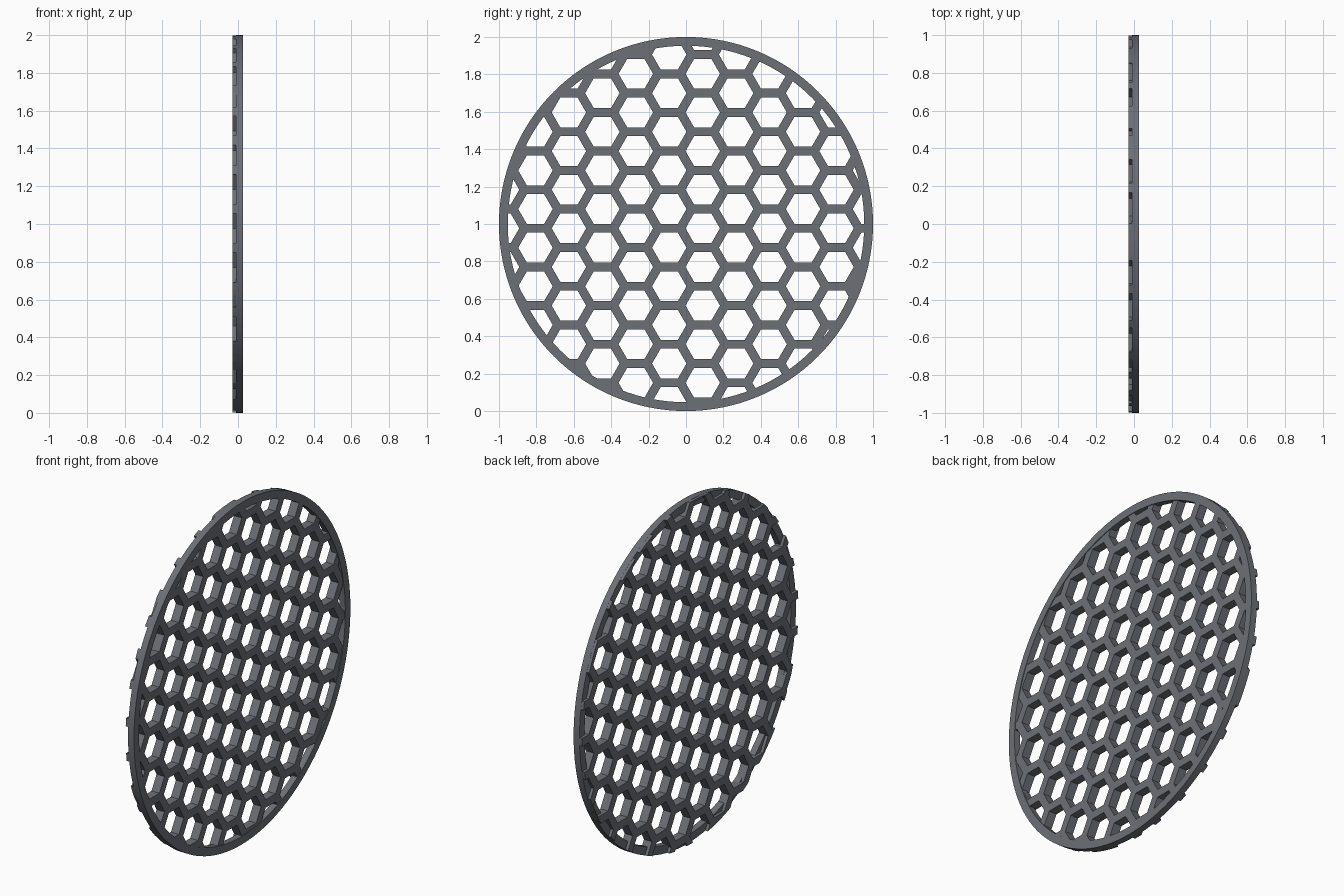
import bpy, bmesh
from math import sin, cos, pi, sqrt
from mathutils import Vector

if "Cube" in bpy.data.objects:
    bpy.data.objects.remove(bpy.data.objects["Cube"])

PITCH = 0.2065            # vertical cell spacing
COL = PITCH * sqrt(3) / 2   # column spacing
BAR = 0.047               # bar width
CLIP = 0.999              # grille radius

metal = bpy.data.materials.new("dark_grey")
metal.diffuse_color = (0.15, 0.16, 0.18, 1)
metal.use_nodes = True
metal.node_tree.nodes["Principled BSDF"].inputs["Base Color"].default_value = metal.diffuse_color


def finish(bm, name):
    bmesh.ops.recalc_face_normals(bm, faces=bm.faces)
    me = bpy.data.meshes.new(name)
    bm.to_mesh(me)
    bm.free()
    me.materials.append(metal)
    ob = bpy.data.objects.new(name, me)
    bpy.context.collection.objects.link(ob)
    return ob


def extrude_x(bm, depth):
    res = bmesh.ops.extrude_face_region(bm, geom=bm.faces[:], use_keep_orig=True)
    verts = [g for g in res["geom"] if isinstance(g, bmesh.types.BMVert)]
    bmesh.ops.translate(bm, verts=verts, vec=(depth, 0, 0))


def loop(bm, x, y, z, r, n):
    return [bm.verts.new((x, y + r * cos(2 * pi * i / n), z + r * sin(2 * pi * i / n)))
            for i in range(n)]


def frame(bm, x, y, z, r_out, r_in, n):
    a, b = loop(bm, x, y, z, r_out, n), loop(bm, x, y, z, r_in, n)
    for i in range(n):
        j = (i + 1) % n
        bm.faces.new((a[i], a[j], b[j], b[i]))


# Outer rim
bm = bmesh.new()
frame(bm, -0.011, 0, 1, 1.0, 0.953, 128)
extrude_x(bm, 0.038)
rim = finish(bm, "rim")
bpy.context.view_layer.objects.active = rim
rim.select_set(True)
bpy.ops.object.shade_smooth_by_angle()

# Honeycomb grille, clipped to a circle
bm = bmesh.new()
for c in range(-7, 7):
    y = (c + 0.5) * COL
    z0 = 1.08 if c % 2 else 0.977
    for k in range(-7, 7):
        z = z0 + k * PITCH
        if y * y + (z - 1) ** 2 < 1.3:
            frame(bm, -0.028, y, z, PITCH / sqrt(3), (PITCH - BAR) / sqrt(3), 6)
bmesh.ops.remove_doubles(bm, verts=bm.verts[:], dist=0.001)
for i in range(96):
    a = 2 * pi * i / 96
    n = Vector((0, cos(a), sin(a)))
    bmesh.ops.bisect_plane(bm, geom=bm.verts[:] + bm.edges[:] + bm.faces[:], dist=1e-5,
                           plane_co=Vector((0, 0, 1)) + n * CLIP, plane_no=n,
                           clear_outer=True)
extrude_x(bm, 0.051)
finish(bm, "honeycomb_grille")
